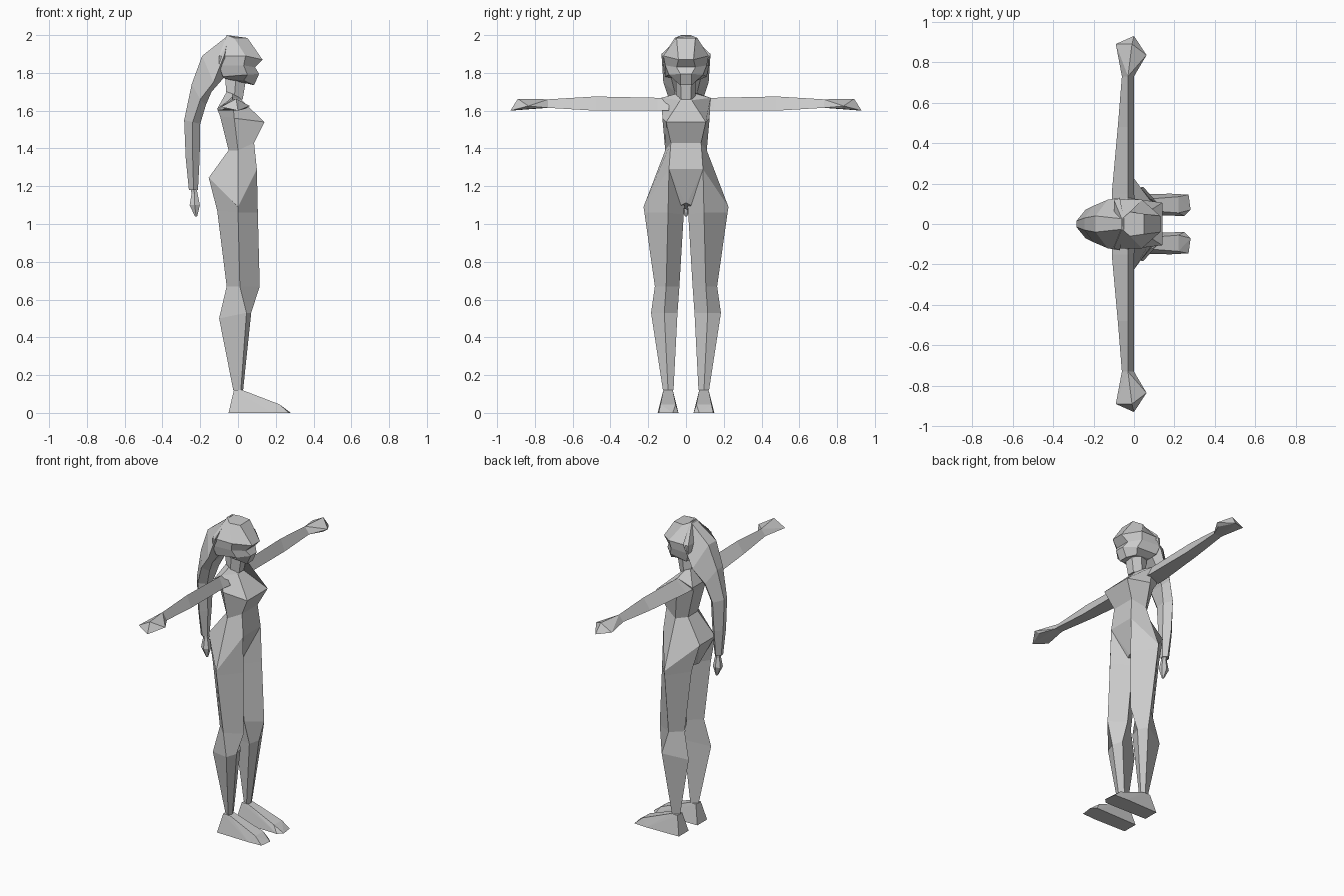
import bpy, bmesh

skin = bpy.data.materials.new("plain_grey")
skin.diffuse_color = (0.6, 0.6, 0.6, 1)


def finish(name, bm):
    bmesh.ops.recalc_face_normals(bm, faces=bm.faces)
    me = bpy.data.meshes.new(name)
    bm.to_mesh(me)
    bm.free()
    me.materials.append(skin)
    ob = bpy.data.objects.new(name, me)
    bpy.context.collection.objects.link(ob)


def loft(name, rings):
    """Skin a stack of equal-sized rings and cap both ends."""
    bm = bmesh.new()
    vs = [[bm.verts.new(p) for p in r] for r in rings]
    n = len(vs[0])
    for a, b in zip(vs, vs[1:]):
        for i in range(n):
            j = (i + 1) % n
            bm.faces.new((a[i], a[j], b[j], b[i]))
    bm.faces.new(vs[0])
    bm.faces.new(vs[-1])
    finish(name, bm)


def symmetric(name, halves):
    """Loft half rings (front, side, back) completed across the centre plane."""
    loft(name, [h + [(x, -y, z) for x, y, z in reversed(h)] for h in halves])


def hull(name, pts):
    bm = bmesh.new()
    for p in pts:
        bm.verts.new(p)
    res = bmesh.ops.convex_hull(bm, input=bm.verts)
    junk = [v for v in res["geom_interior"] if isinstance(v, bmesh.types.BMVert)]
    bmesh.ops.delete(bm, geom=junk, context='VERTS')
    finish(name, bm)


def flip(pts, s):
    return [(x, y * s, z) for x, y, z in pts]


# torso from crotch to base of neck
symmetric("torso", [
    [(.03, .005, 1.11), (0, .10, 1.06), (-.09, .01, 1.08)],
    [(.10, .09, 1.29), (0, .225, 1.09), (-.155, .08, 1.245)],
    [(.085, .08, 1.43), (0, .11, 1.39), (-.05, .05, 1.39)],
    [(.14, .105, 1.54), (-.02, .125, 1.56), (-.095, .06, 1.57)],
    [(.02, .03, 1.655), (-.03, .13, 1.668), (-.11, .09, 1.61)],
    [(.01, .03, 1.67), (-.03, .05, 1.69), (-.06, .04, 1.70)],
])

# neck
symmetric("neck", [
    [(.025, .025, 1.66), (-.02, .05, 1.66), (-.06, .035, 1.67)],
    [(.045, .03, 1.78), (-.01, .055, 1.79), (-.07, .035, 1.80)],
])

# head with fringe overhanging the face
symmetric("head", [
    [(.085, .03, 1.735), (.03, .06, 1.76), (-.07, .06, 1.77)],
    [(.112, .03, 1.795), (.05, .09, 1.79), (-.08, .11, 1.78)],
    [(.09, .05, 1.83), (.03, .11, 1.84), (-.10, .12, 1.84)],
    [(.13, .04, 1.87), (.04, .12, 1.89), (-.10, .12, 1.89)],
    [(.05, .05, 1.985), (-.02, .06, 1.985), (-.06, .025, 2.0)],
])

# long hair falling behind the back
symmetric("ponytail", [
    [(-.05, .025, 2.0), (-.07, .13, 1.90), (-.07, .08, 1.78)],
    [(-.19, .04, 1.89), (-.13, .12, 1.75), (-.14, .06, 1.70)],
    [(-.245, .03, 1.74), (-.20, .09, 1.66), (-.17, .05, 1.63)],
    [(-.285, .015, 1.55), (-.24, .07, 1.54), (-.20, .03, 1.53)],
    [(-.277, .015, 1.35), (-.24, .055, 1.35), (-.203, .02, 1.35)],
    [(-.26, .01, 1.18), (-.235, .03, 1.18), (-.212, .01, 1.18)],
])
symmetric("ponytail_tip", [
    [(x - w, w * .5, z), (x, w, z), (x + w, w * .5, z)]
    for x, w, z in [(-.235, .016, 1.19), (-.23, .016, 1.16),
                    (-.229, .027, 1.10), (-.222, .006, 1.04)]
])

for side, s in (("left", 1), ("right", -1)):
    # leg rings: front, outer, back, inner
    loft(side + "_leg", [flip(r, s) for r in [
        [(.10, .09, 1.29), (0, .225, 1.09), (-.155, .08, 1.245), (0, .008, 1.10)],
        [(.105, .095, 1.06), (0, .220, 1.06), (-.11, .10, 1.07), (0, .012, 1.05)],
        [(.115, .105, .67), (.01, .165, .67), (-.06, .10, .67), (.02, .035, .67)],
        [(.07, .115, .53), (.045, .185, .53), (-.10, .115, .50), (.05, .045, .53)],
        [(.027, .095, .12), (.015, .122, .12), (-.025, .095, .12), (.015, .066, .12)],
    ]])
    # wedge foot
    hull(side + "_foot", flip([
        (.025, .07, .12), (.025, .12, .12), (-.022, .07, .12), (-.022, .12, .12),
        (-.05, .045, 0), (-.05, .145, 0), (.22, .055, .045), (.22, .135, .045),
        (.28, .07, 0), (.27, .145, 0), (.25, .04, 0), (.18, .15, 0)], s))
    # three-sided arm: back, top ridge, front
    loft(side + "_arm", [flip(r, s) for r in [
        [(-.11, .09, 1.60), (-.03, .09, 1.668), (.01, .09, 1.60)],
        [(-.11, .15, 1.60), (-.03, .15, 1.668), (0, .15, 1.60)],
        [(-.08, .48, 1.605), (-.03, .48, 1.675), (0, .48, 1.60)],
        [(-.06, .73, 1.62), (-.03, .73, 1.66), (0, .73, 1.615)],
    ]])
    # mitten hand
    hull(side + "_hand", flip([
        (-.06, .73, 1.62), (-.03, .73, 1.66), (0, .73, 1.615),
        (.062, .835, 1.625), (.04, .82, 1.61), (-.09, .89, 1.62),
        (-.01, .89, 1.663), (0, .93, 1.60)], s))
